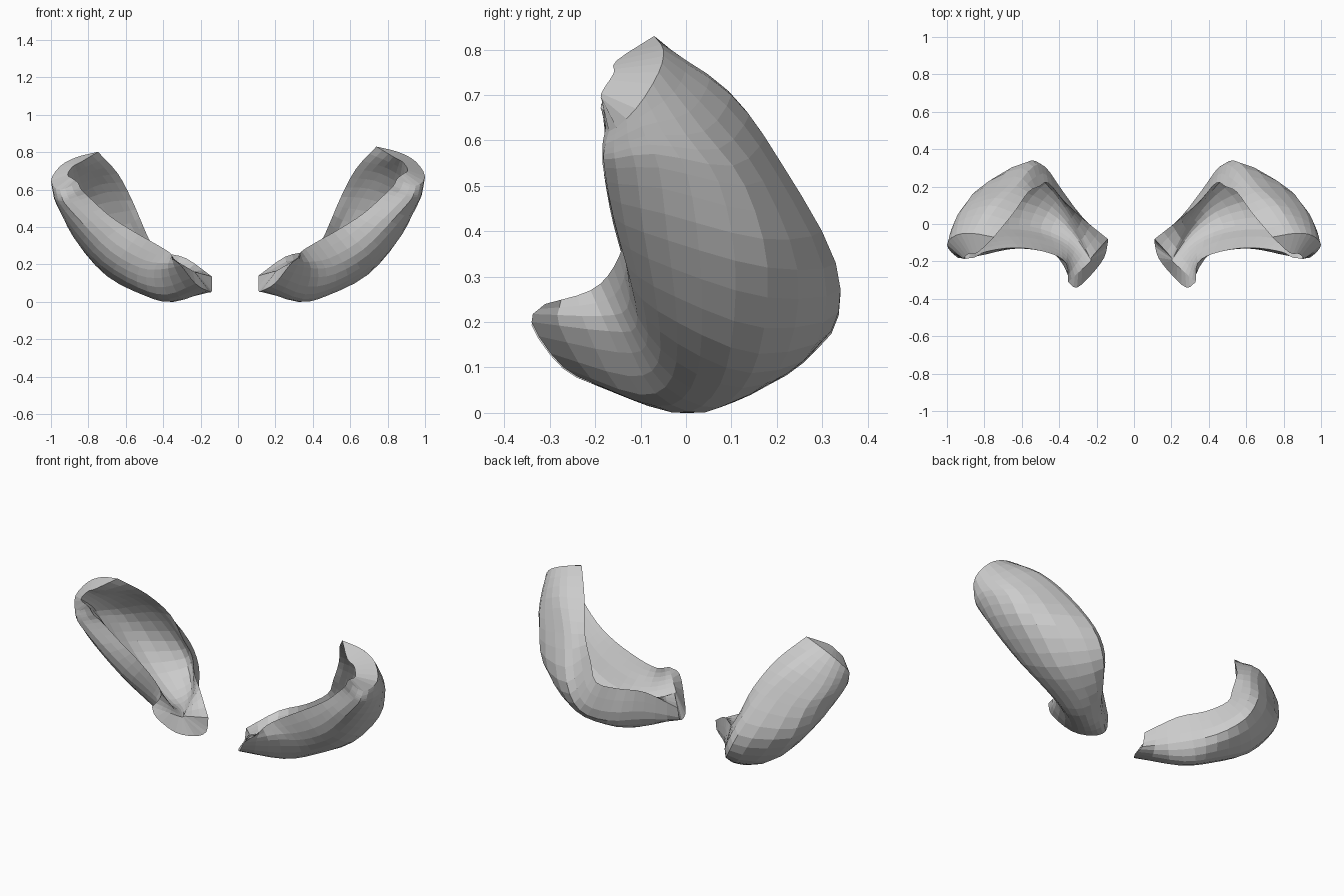
import bpy
import bmesh
from mathutils import Vector

cube = bpy.data.objects.get("Cube")
if cube:
    bpy.data.objects.remove(cube, do_unlink=True)

# Single matte grey material
grey = bpy.data.materials.new("matte_grey")
grey.use_nodes = True
colour = (0.6, 0.6, 0.6, 1)
grey.diffuse_color = colour
grey.node_tree.nodes["Principled BSDF"].inputs["Base Color"].default_value = colour

# Outer skin sections in hundredths, lower horn to upper end.
# Each runs from the front lip, around the outside, to the back rim.
SECTIONS = [
    [(33, -31, 24), (28, -34, 20), (20, -27, 10), (13, -18, 6), (11, -10, 6), (11, -8, 14)],
    [(34, -21, 27), (39, -17, 18), (36, -10, 4), (32, 0, 0), (26, 4, 8), (25, 3, 24)],
    [(42, -16, 32), (51, -11, 19), (52, -3, 8), (46, 10, 3), (38, 20, 10), (36, 13, 27)],
    [(56, -13, 40), (67, -12, 28), (72, -2, 20), (66, 16, 13), (48, 32, 18), (44, 22, 32)],
    [(68, -13, 48), (82, -16, 43), (88, -4, 38), (82, 18, 32), (56, 33, 33), (49, 20, 42)],
    [(79, -15, 58), (92, -18, 54), (97, -6, 54), (88, 13, 50), (66, 21, 55), (55, 17, 56)],
    [(83, -17, 62), (94, -18, 58), (99, -9, 61), (93, 4, 62), (77, 10, 70), (63, 6, 71)],
    [(85, -18, 66), (95, -17, 62), (100, -11, 67), (95, -6, 75), (86, -5, 80), (74, -7, 83)],
]
# How far the hollow side is drawn in from the skin, and pushed forward
HOLLOW = [(0.8, 0), (0.5, 0), (0.3, 0), (0.28, 0), (0.28, 0), (0.28, 0),
          (0.35, 0.02), (0.45, 0.07)]
ALONG, AROUND = 3, 3


def smooth_path(points, steps):
    """Resample a point list with a Catmull-Rom curve."""
    result = []
    for i in range(len(points) - 1):
        b, c = points[i], points[i + 1]
        a = points[i - 1] if i else b * 2 - c
        d = points[i + 2] if i + 2 < len(points) else c * 2 - b
        for k in range(steps):
            t = k / steps
            result.append(b + (c - a) * (t / 2)
                          + (a * 2 - b * 5 + c * 4 - d) * (t * t / 2)
                          + (b * 3 - a - c * 3 + d) * (t ** 3 / 2))
    result.append(points[-1])
    return result


def closed_ring(section, draw_in, forward):
    """Outer skin plus the hollow side, meeting at sharp lip and rim edges."""
    skin = [Vector(p) / 100 for p in section]
    lip, rim = skin[0], skin[-1]
    middle = (lip + rim) / 2
    push = Vector((0, -forward, 0))
    floor = [p.lerp(middle, draw_in) + push for p in skin[4:1:-1]]
    hollow = [rim] + floor + [(floor[-1] + lip) / 2, lip]
    return smooth_path(skin, AROUND)[:-1] + smooth_path(hollow, AROUND)[:-1]


def build_shell(name, side, scale):
    rings = [closed_ring(s, *h) for s, h in zip(SECTIONS, HOLLOW)]
    columns = [smooth_path(list(c), ALONG) for c in zip(*rings)]

    # Scale about the outermost point so both shells keep the overall width
    bm = bmesh.new()
    grid = []
    for column in columns:
        grid.append([bm.verts.new((side * (1 - (1 - p.x) * scale), p.y, max(p.z, 0) * scale))
                     for p in column])

    # Walls around the ring
    for first, second in zip(grid, grid[1:] + grid[:1]):
        for i in range(len(first) - 1):
            bm.faces.new((first[i], first[i + 1], second[i + 1], second[i]))

    # End caps bridge the skin to the hollow side
    count = len(grid)
    for end in (0, -1):
        ring = [column[end] for column in grid]
        for k in range(count // 2):
            quad = [ring[k], ring[k + 1], ring[count - k - 1], ring[-k]]
            bm.faces.new(list(dict.fromkeys(quad)))
    bmesh.ops.recalc_face_normals(bm, faces=bm.faces)

    mesh = bpy.data.meshes.new(name)
    bm.to_mesh(mesh)
    bm.free()
    mesh.materials.append(grey)
    shell = bpy.data.objects.new(name, mesh)
    bpy.context.collection.objects.link(shell)


build_shell("left_curved_shell", 1, 1.0)
build_shell("right_curved_shell", -1, 0.966)
